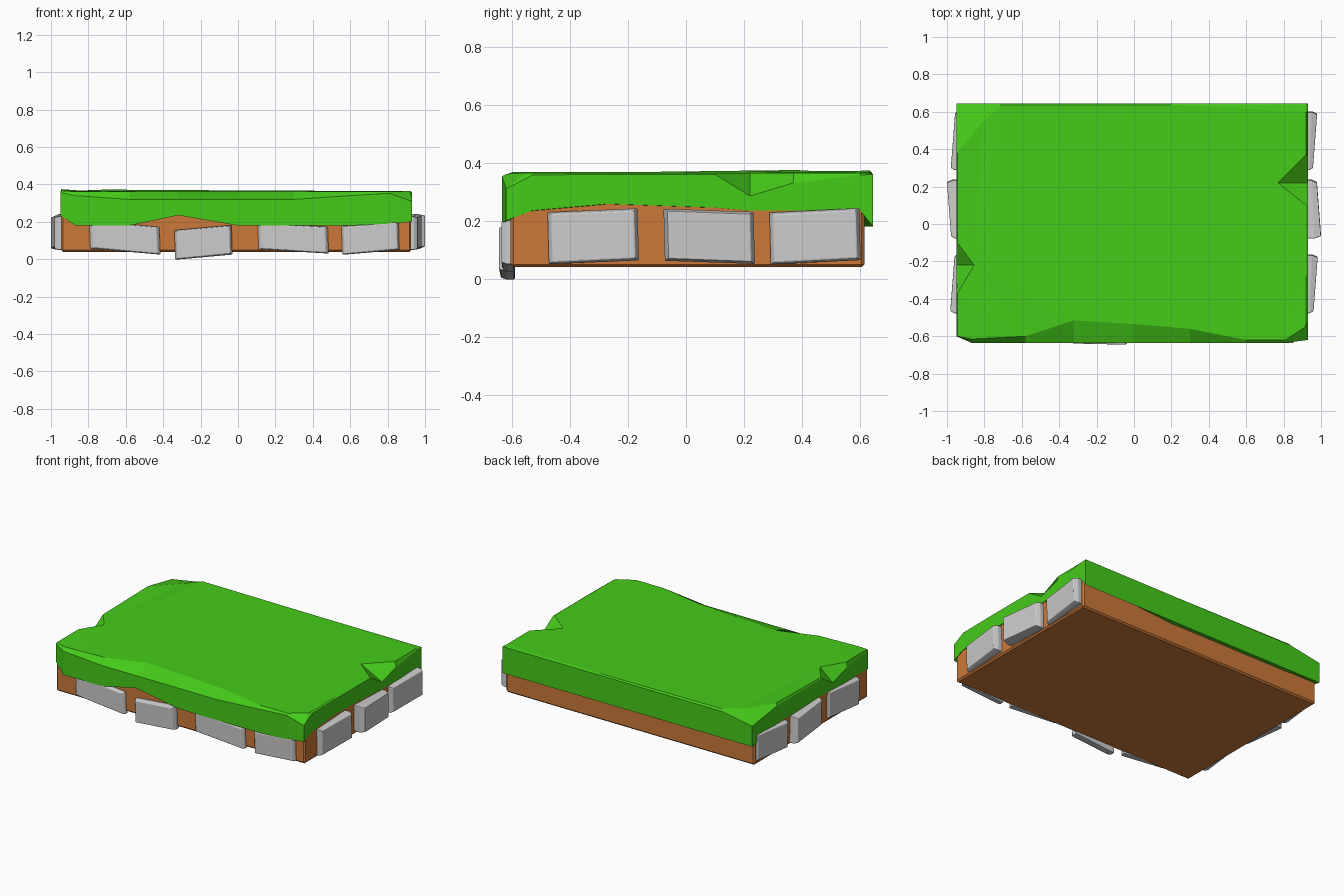
import bpy, bmesh

if "Cube" in bpy.data.objects:
    bpy.data.objects.remove(bpy.data.objects["Cube"])


def paint(obj, name, color):
    mat = bpy.data.materials.new(name)
    mat.diffuse_color = (*color, 1)
    mat.use_nodes = True
    mat.node_tree.nodes["Principled BSDF"].inputs["Base Color"].default_value = mat.diffuse_color
    obj.data.materials.append(mat)


def loft(name, rings, bevel=0.0):
    """Solid from stacked closed rings, capped at both ends."""
    bm = bmesh.new()
    loops = [[bm.verts.new(p) for p in r] for r in rings]
    n = len(loops[0])
    for a, b in zip(loops, loops[1:]):
        for i in range(n):
            j = (i + 1) % n
            bm.faces.new((a[i], a[j], b[j], b[i]))
    bm.faces.new(loops[0][::-1])
    bm.faces.new(loops[-1])
    bmesh.ops.triangulate(bm, faces=[f for f in bm.faces if len(f.verts) > 4])
    bmesh.ops.recalc_face_normals(bm, faces=bm.faces)
    me = bpy.data.meshes.new(name)
    bm.to_mesh(me)
    bm.free()
    obj = bpy.data.objects.new(name, me)
    bpy.context.collection.objects.link(obj)
    if bevel:
        mod = obj.modifiers.new("soft_edges", 'BEVEL')
        mod.width = bevel
        mod.segments = 2
    return obj


# Dirt slab
bpy.ops.mesh.primitive_cube_add(size=1, location=(-0.01, 0.005, 0.157))
dirt = bpy.context.object
dirt.name = "dirt_base"
dirt.scale = (1.872, 1.22, 0.235)
bpy.ops.object.transform_apply(location=False)
dirt.modifiers.new("soft_edges", 'BEVEL').width = 0.01
paint(dirt, "dirt", (0.60, 0.19, 0.04))

# Grass edge profiles: along, lower z, upper z, slope width
front = [(-0.87, 0.18, 0.34, 0.02), (-0.58, 0.18, 0.32, 0.035),
         (-0.32, 0.235, 0.32, 0.12), (0, 0.18, 0.32, 0.10),
         (0.3, 0.18, 0.32, 0.075), (0.6, 0.18, 0.34, 0.015),
         (0.81, 0.19, 0.353, 0.015)]
side = [(-0.53, 0.235, 0.357, 0.01), (-0.27, 0.258, 0.36, 0.01),
        (0.1, 0.245, 0.36, 0.01), (0.22, 0.235, 0.285, 0.16),
        (0.37, 0.235, 0.33, 0.01), (0.6, 0.235, 0.357, 0.01)]

# Walk round the rim; the left side is the right side turned about
low, high, crest = [], [], []


def rim(x, y, z0, z1, dx, dy, top=0.365):
    low.append((x, y, z0))
    high.append((x, y, z1))
    crest.append((x + dx, y + dy, top))


for x, z0, z1, w in front:
    rim(x, -0.635, z0, z1, 0, w, 0.361)
rim(0.93, -0.62, 0.2, 0.31, -0.015, 0.07)
for y, z0, z1, w in side:
    rim(0.93, y, z0, z1, -w, 0)
for x in (0.93, 0.2, -0.72):
    rim(x, 0.645, 0.18, 0.36, -0.01 * x, -0.01, 0.368 - 0.006 * x)
rim(-0.95, 0.645, 0.18, 0.32, 0.14, -0.10)
for y, z0, z1, w in side:
    y = 0.38 if y == -0.53 else -y      # longer cut on the back left corner
    if y != 0.27:
        rim(-0.95, y, z0, z1, w * 0.6, 0, 0.367 + 0.02 * max(y, 0))
grass = loft("grass_top", [low, high, crest])
paint(grass, "grass", (0.06, 0.60, 0.01))


def stone(name, u, z, w, h, tilt, inner, outer, yaw, place):
    """Rough slab: u, z centre; w, h size; tilt and yaw skew the ends."""
    rings = []
    for depth, shrink in ((0, 1), (0.6, 1), (1, 0.92)):
        ring = []
        for su, sz in ((-1, -1), (1, -1), (1, 1), (-1, 1)):
            k = shrink * (0.97 if su == sz else 1)
            d = inner + (outer + su * yaw - inner) * depth
            ring.append(place(u + su * w * k / 2, d, z + su * tilt / 2 + sz * h * k / 2))
        rings.append(ring)
    loft(name, rings, 0.004)


# Front stones: centre, height of centre, width, height, tilt, depth
fronts = [(-0.605, 0.115, 0.38, 0.150, -0.030, 0.630),
          (-0.185, 0.090, 0.31, 0.160, 0.030, 0.642),
          (0.295, 0.113, 0.38, 0.145, -0.020, 0.631),
          (0.708, 0.113, 0.31, 0.155, 0.028, 0.634)]
for i, (u, z, w, h, t, d) in enumerate(fronts):
    stone(f"front_stone_{i + 1}", u, z, w, h, t, 0.59, d, 0.003,
          lambda u, d, z: (u, -d, z))

# Side stones in three mirrored pairs
for i, (u, tilt, bulge) in enumerate([(-0.32, 0.016, 0), (0.08, -0.008, 0.018),
                                      (0.445, 0.018, -0.003)]):
    yaw = -0.011 if i == 1 else 0.011
    for name, s, inner in (("right", 1, 0.91), ("left", -1, 0.93)):
        stone(f"{name}_stone_{i + 1}", u, 0.146, 0.315, 0.182, tilt, inner,
              0.971 + bulge, s * yaw, lambda u, d, z: (s * d, u, z))
